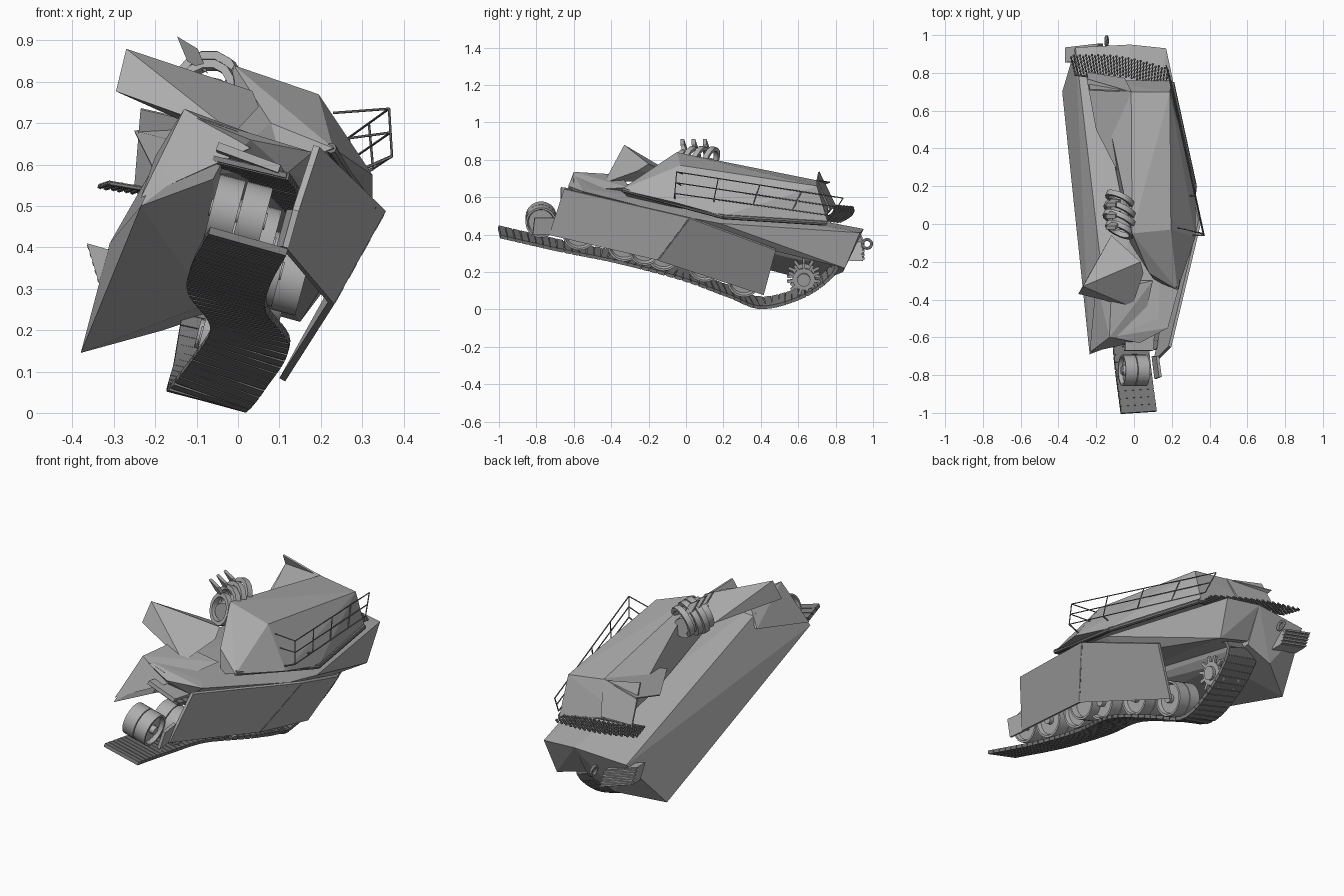
import bpy, bmesh, math
from mathutils import Vector as V, Matrix

if "Cube" in bpy.data.objects:
    bpy.data.objects.remove(bpy.data.objects["Cube"])

AX = V((.967, 0, -.255)).normalized()      # sideways axis of the tilted running gear


def paint(name, g):
    m = bpy.data.materials.new(name)
    m.diffuse_color = (g, g, g, 1)
    m.use_nodes = True
    m.node_tree.nodes["Principled BSDF"].inputs["Base Color"].default_value = m.diffuse_color
    return m


STEEL, DARK = paint('steel', .42), paint('dark_steel', .2)


def finish(name, bm, smooth=False, mat=STEEL):
    bmesh.ops.recalc_face_normals(bm, faces=bm.faces)
    me = bpy.data.meshes.new(name)
    bm.to_mesh(me)
    bm.free()
    me.materials.append(mat)
    ob = bpy.data.objects.new(name, me)
    bpy.context.collection.objects.link(ob)
    if smooth:
        bpy.context.view_layer.objects.active = ob
        ob.select_set(True)
        bpy.ops.object.shade_smooth_by_angle(angle=math.radians(35))
        ob.select_set(False)
    return ob


def hull(name, pts):
    bm = bmesh.new()
    for p in pts:
        bm.verts.new(p)
    r = bmesh.ops.convex_hull(bm, input=bm.verts[:])
    loose = list({v for v in r['geom_interior'] + r['geom_unused']
                  if isinstance(v, bmesh.types.BMVert)})
    bmesh.ops.delete(bm, geom=loose, context='VERTS')
    bmesh.ops.dissolve_limit(bm, angle_limit=.05, verts=bm.verts[:], edges=bm.edges[:])
    return finish(name, bm)


def slab(name, pts, t):
    bm = bmesh.new()
    bm.faces.new([bm.verts.new(p) for p in pts])
    ob = finish(name, bm)
    m = ob.modifiers.new('thick', 'SOLIDIFY')
    m.thickness, m.offset = t, 0
    return ob


def box(bm, c, x, y, z):
    """Box around c with full edge vectors x, y, z."""
    m = Matrix((x, y, z)).transposed().to_4x4()
    m.translation = c
    bmesh.ops.create_cube(bm, size=1, matrix=m)


def rod(bm, a, b, r, n=6):
    a, b = V(a), V(b)
    d = b - a
    m = Matrix.Translation((a + b) / 2) @ d.to_track_quat('Z', 'Y').to_matrix().to_4x4()
    bmesh.ops.create_cone(bm, cap_ends=True, segments=n, radius1=r, radius2=r,
                          depth=d.length, matrix=m)


def lathe(bm, c, axis, prof, n=24, sweep=2 * math.pi, start=0):
    """Spin (along-axis, radius) points around an axis."""
    q = V(axis).to_track_quat('Z', 'Y')
    full = sweep > 6.2
    rows = []
    for i in range(n if full else n + 1):
        a = start + sweep * i / n
        rows.append([bm.verts.new(V(c) + q @ V((r * math.cos(a), r * math.sin(a), h)))
                     for h, r in prof])
    for i in range(n):
        p, s = rows[i], rows[(i + 1) % len(rows)]
        for j in range(len(prof) - 1):
            bm.faces.new((p[j], p[j + 1], s[j + 1], s[j]))


# Hull: lower left body with slanted side, and upper right sponson
hull('lower_hull', [(-.235, -.69, .5), (-.195, -.66, .572), (-.06, -.62, .565), (-.13, -.6, .725),
                    (0, -.6, .68), (-.38, .7, .145), (-.18, .84, .2), (-.07, .6, .265),
                    (-.31, .935, .41), (-.02, .95, .43), (-.03, .85, .25)])
hull('upper_hull', [(-.13, -.6, .725), (.03, -.63, .66), (.13, -.5, .64), (.18, -.55, .63),
                    (.32, -.03, .5), (.33, .18, .46), (.17, .93, .41), (.15, .85, .22),
                    (-.02, .95, .43), (-.03, .85, .27), (.25, .2, .38), (.12, -.55, .58),
                    (-.05, -.55, .58), (-.05, .3, .4)])

# Side skirt in two bent panels, a loose flap in front and hinges on the bend
slab('front_skirt', [(.11, -.73, .4), (.19, -.65, .645), (.35, .02, .49), (.225, -.15, .265)], .016)
slab('rear_skirt', [(.225, -.15, .265), (.35, .02, .49), (.24, .48, .32), (.107, .415, .08)], .016)
slab('skirt_flap', [(.1, -.7, .4), (.125, -.7, .49), (.14, -.81, .49), (.115, -.82, .4)], .015)
bm = bmesh.new()
for k in range(4):
    for dy, dz in ((0, 0), (-.08, .02)):
        t = .1 + .26 * k
        p = V((.225, -.15, .265)).lerp(V((.35, .02, .49)), t) + V((.001 + dy * .24, dy, dz))
        box(bm, p, V((.014, 0, -.008)), V((0, .012, 0)), V((.02, .027, .036)))
finish('skirt_hinges', bm, mat=DARK)

# Track path: lower run, round the sprocket, back along the top
path = [V(p) for p in ((.025, -1, .415), (-.015, -.67, .34), (-.025, -.35, .275), (.03, -.03, .19),
                       (-.02, .22, .1), (-.075, .41, .035), (-.06, .64, .1), (-.04, .79, .215),
                       (-.02, .79, .285), (0, .68, .31), (.05, .3, .4), (.06, -.3, .53),
                       (.025, -.68, .6))]
dense = []
for i in range(len(path) - 1):
    p0, p1, p2, p3 = (path[max(0, min(len(path) - 1, i + o))] for o in (-1, 0, 1, 2))
    for s in range(40):
        t = s / 40
        dense.append(.5 * (2 * p1 + (p2 - p0) * t + (2 * p0 - 5 * p1 + 4 * p2 - p3) * t * t
                           + (3 * p1 - p0 - 3 * p2 + p3) * t ** 3))
bm = bmesh.new()
last = dense[0]
for p in dense[1:]:
    if (p - last).length > .036:
        d = (p - last).normalized()
        n = d.cross(AX).normalized() * -1
        w = n.cross(d).normalized()
        c = (p + last) / 2
        box(bm, c, w * .195, d * .035, n * .018)
        box(bm, p, w * .185, d * .012, n * .012)
        last = p
finish('track', bm, mat=DARK)

# Double road wheels, idlers and toothed sprocket
bm = bmesh.new()
wheel = [(-.03, 0), (-.03, .3), (-.012, .35), (-.012, .8), (-.032, .88), (-.032, 1), (.032, 1),
         (.032, .88), (.012, .8), (.012, .3), (.012, 0)]
wheels = [((.0, -.775, .48), .083), ((.02, -.57, .42), .09), ((.04, -.33, .36), .09),
          ((.055, -.12, .31), .09), ((.02, .1, .25), .09), ((-.025, .31, .17), .09)]
for c, r in wheels:
    for s in (-.034, .034):
        lathe(bm, V(c) + AX * s, AX, [(h, q * r) for h, q in wheel], 28)
    rod(bm, V(c) - AX * .07, V(c) + AX * .07, r * .25, 12)
# outer wheel pushed towards the skirt
lathe(bm, V((.11, -.22, .33)), AX, [(h * 1.6, q * .085) for h, q in wheel], 28)
finish('road_wheels', bm, True)
bm = bmesh.new()
sc = V((-.03, .63, .175))
up, fw = V((.255, 0, .967)), V((0, 1, 0))
for s in (-.05, .05):
    c = sc + AX * s
    rod(bm, c - AX * .009, c + AX * .009, .06, 22)
    for k in range(11):
        a = k * math.tau / 11
        d = up * math.cos(a) + fw * math.sin(a)
        box(bm, c + d * .07, AX * .015, d.cross(AX) * .015, d * .04)
rod(bm, sc - AX * .07, sc + AX * .075, .035, 16)
finish('sprocket', bm)
slab('track_guard', [(-.05, -.67, .645), (.1, -.67, .59), (.11, -.5, .565), (-.04, -.5, .62)], .02)

# Turret shell with broken left side and rear fin
hull('turret', [(-.01, -.05, .84), (.195, -.03, .77), (.19, .7, .66), (-.015, .7, .69),
                (.08, -.26, .70), (.11, -.3, .59), (.23, -.35, .64), (.325, -.07, .575),
                (.325, .2, .5), (.2, .76, .46), (-.18, .76, .55), (-.12, .4, .56), (-.02, -.1, .62)])
slab('turret_left_plate', [(-.25, .77, .68), (-.015, .7, .69), (-.02, .15, .62), (-.2, .5, .58)], .006)
slab('rear_fin', [(-.015, .7, .685), (-.235, .71, .735), (-.25, .8, .55), (-.05, .77, .53)], .008)
rim = bmesh.new()
for a, b in (((.225, -.34, .64), (.32, .2, .495)), ((.32, .2, .495), (.2, .75, .46))):
    rod(rim, a, b, .013, 8)
finish('turret_rim', rim, mat=DARK)

# Armour plate thrown up from the turret front, and the wedge nose under it
hull('torn_armour', [(-.27, -.33, .88), (-.295, -.37, .777), (-.01, -.44, .675),
                     (.05, -.26, .74), (.035, -.2, .778), (-.12, -.06, .72), (-.1, -.2, .69)])
hull('nose_wedge', [(-.235, -.68, .52), (-.13, -.6, .735), (-.12, -.35, .72), (-.2, -.3, .62),
                    (.03, -.62, .64), (.1, -.3, .65)])

# Broken gun mount made of stacked curved shells
bm = bmesh.new()
for i, (y, r) in enumerate(((-.03, .08), (.02, .095), (.07, .09), (.13, .08))):
    c = V((-.075, y, .775 + .006 * i))
    lathe(bm, c, (.4, .85, -.3), [(-.014, r - .02), (-.014, r), (.014, r), (.014, r - .02),
                                  (-.014, r - .02)], 14)
rod(bm, (-.06, -.03, .76), (-.08, .14, .76), .05, 16)
for y in (-.01, .05, .11):
    box(bm, V((-.11, y, .865)), V((.05, 0, -.03)), V((0, .02, 0)), V((-.025, -.02, .06)))
finish('gun_mount', bm, True)

# Railing along the right of the turret
bm = bmesh.new()
ta, tb = V((.365, -.05, .735)), V((.17, .84, .595))
ba, bb = V((.372, -.06, .62)), V((.19, .78, .5))
for f in (0, .5, 1):
    rod(bm, ba.lerp(ta, f), bb.lerp(tb, f), .003)
for k in range(5):
    t = k / 4
    a, b = ba.lerp(bb, t), ta.lerp(tb, t)
    rod(bm, a, b, .003)
    if k < 4:
        rod(bm, a, a + V((-.08, 0, -.035)), .004)
rod(bm, ta, (.23, -.02, .725), .003)
rod(bm, ba.lerp(ta, .5), (.24, -.02, .66), .003)
finish('railing', bm, mat=DARK)

# Hanging ball-and-chain curtain under the turret rear
bm = bmesh.new()
a, b = V((-.31, .79, .555)), V((.165, .72, .475))
for i in range(33):
    t = i / 32
    top = a.lerp(b, t) + V((0, .03 * math.sin(t * math.pi), 0))
    out = V((-.025 + .04 * t, .1, -.008))
    rod(bm, top, top + out, .0025, 4)
    for j in range(6):
        p = top + out * (j + .5 * (i % 2)) / 5.5
        bmesh.ops.create_icosphere(bm, subdivisions=1, radius=.0075,
                                   matrix=Matrix.Translation(p))
rod(bm, a, b, .006)
finish('chain_curtain', bm, mat=DARK)

# Louvred rear box and tow ring
bm = bmesh.new()
bx, bz = V((.17, .02, -.05)), V((-.03, .0, .1))
c = V((-.265, .9, .335))
box(bm, c, bx, V((0, .07, 0)), bz)
for k in range(5):
    box(bm, c + V((0, .035, 0)) + bz * (-.4 + .2 * k), bx * 1.02, V((0, .02, 0)), bz * .1)
finish('rear_louvre_box', bm)
bpy.ops.mesh.primitive_torus_add(location=(-.145, .968, .35), major_radius=.024, minor_radius=.008,
                                 major_segments=20, minor_segments=8,
                                 rotation=(0, math.radians(80), 0))
bpy.context.object.name = 'tow_ring'
bpy.context.object.data.materials.append(STEEL)
bpy.ops.object.shade_smooth_by_angle()
